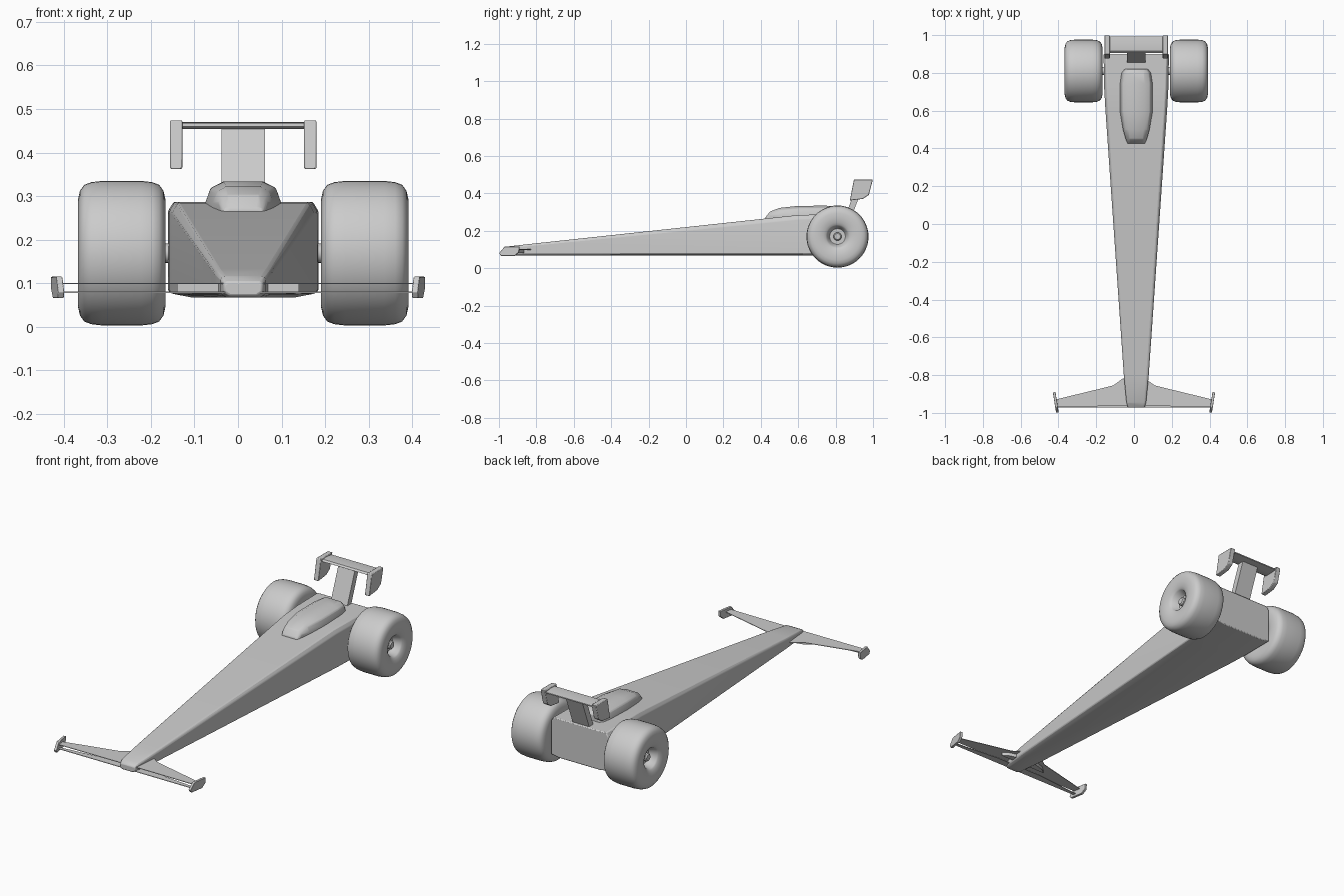
import bpy, bmesh, math
from mathutils import Vector, Matrix

if "Cube" in bpy.data.objects:
    bpy.data.objects.remove(bpy.data.objects["Cube"])

CX = 0.012  # centre line of the car body


def finish(name, bm, bevel=0.0, angle=35, segs=2):
    bmesh.ops.recalc_face_normals(bm, faces=bm.faces)
    me = bpy.data.meshes.new(name)
    bm.to_mesh(me)
    bm.free()
    ob = bpy.data.objects.new(name, me)
    bpy.context.collection.objects.link(ob)
    bpy.ops.object.select_all(action='DESELECT')
    bpy.context.view_layer.objects.active = ob
    ob.select_set(True)
    if bevel:
        m = ob.modifiers.new("bevel", 'BEVEL')
        m.width, m.segments = bevel, segs
        m.limit_method, m.angle_limit = 'ANGLE', math.radians(30)
    bpy.ops.object.shade_smooth_by_angle(angle=math.radians(angle))
    return ob


def loft(name, rings, **kw):
    bm = bmesh.new()
    rows = [[bm.verts.new(p) for p in r] for r in rings]
    n = len(rows[0])
    for a, b in zip(rows, rows[1:]):
        for i in range(n):
            j = (i + 1) % n
            bm.faces.new((a[i], a[j], b[j], b[i]))
    bm.faces.new(rows[0])
    bm.faces.new(rows[-1])
    return finish(name, bm, **kw)


def prism(name, pts, axis, lo, hi, **kw):
    """Extrude a 2D outline: axis 'x' takes (y, z), axis 'z' takes (x, y)."""
    def at(p, t):
        return (t, p[0], p[1]) if axis == 'x' else (p[0], p[1], t)
    return loft(name, [[at(p, lo) for p in pts], [at(p, hi) for p in pts]], **kw)


def lathe_x(name, profile, centre, steps=48):
    rings = []
    for k in range(steps):
        a = 2 * math.pi * k / steps
        rings.append([(centre[0] + x, centre[1] + r * math.cos(a),
                       centre[2] + r * math.sin(a)) for x, r in profile])
    bm = bmesh.new()
    rows = [[bm.verts.new(p) for p in r] for r in rings]
    for k in range(steps):
        a, b = rows[k], rows[(k + 1) % steps]
        for i in range(len(profile) - 1):
            bm.faces.new((a[i], a[i + 1], b[i + 1], b[i]))
    bmesh.ops.remove_doubles(bm, verts=bm.verts, dist=1e-5)
    return finish(name, bm, angle=40)


# long tapered body
def body_ring(y, top_w, w, z0, z1):
    half = [(top_w, z1), (w, z1 - 0.1 * (z1 - z0)), (w, z0 + 0.012), (w * 0.72, z0 + 0.003)]
    pts = half + [(-x, z) for x, z in reversed(half)]
    return [(CX + x, y, z) for x, z in pts]


loft("body", [body_ring(-0.972, 0.036, 0.044, 0.068, 0.103),
              body_ring(-0.945, 0.044, 0.052, 0.064, 0.117),
              body_ring(-0.80, 0.057, 0.066, 0.064, 0.133),
              body_ring(0.60, 0.150, 0.163, 0.064, 0.284),
              body_ring(0.72, 0.157, 0.170, 0.066, 0.287),
              body_ring(0.90, 0.160, 0.173, 0.070, 0.287)], bevel=0.006)


# canopy
def canopy_ring(y, w, top_w, top):
    half = [(top_w, top), (w * 0.86, top - 0.2 * (top - 0.26)),
            (w, 0.285 if top > 0.3 else 0.262), (w * 0.97, 0.255)]
    return [(CX + x, y, z) for x, z in half + [(-x, z) for x, z in reversed(half)]]


loft("canopy", [canopy_ring(0.425, 0.047, 0.030, 0.272),
                canopy_ring(0.45, 0.056, 0.034, 0.303),
                canopy_ring(0.50, 0.070, 0.040, 0.322),
                canopy_ring(0.60, 0.087, 0.044, 0.333),
                canopy_ring(0.74, 0.087, 0.044, 0.334),
                canopy_ring(0.80, 0.078, 0.042, 0.332),
                canopy_ring(0.82, 0.062, 0.035, 0.320)], bevel=0.005, angle=40)

# rear wheels with recessed hubs
R = 0.166
half_tyre = [(0.045, 0.0), (0.045, 0.042), (0.055, 0.048), (0.085, 0.056), (0.090, 0.063),
             (0.096, 0.075), (0.1, 0.10), (0.1, 0.125), (0.096, 0.143), (0.086, 0.157),
             (0.070, 0.163), (0.045, R)]
tyre = half_tyre + [(-x, r) for x, r in reversed(half_tyre)]
for s, side in ((-1, "left"), (1, "right")):
    wc = (CX + s * 0.279, 0.81, R + 0.003)
    lathe_x(side + "_rear_wheel", tyre, wc)
    lathe_x(side + "_hub", [(s * x, r) for x, r in
                            ((0.04, 0.0), (0.04, 0.022), (0.068, 0.022), (0.074, 0.016),
                             (0.074, 0.0))], wc, 24)
    lathe_x(side + "_axle", [(-s * 0.04, 0.0), (-s * 0.04, 0.022), (-s * 0.13, 0.022),
                             (-s * 0.13, 0.0)], wc, 24)

# rear wing: strut, blade and end plates
prism("rear_wing_strut", [(0.85, 0.275), (0.885, 0.275), (0.955, 0.457), (0.920, 0.457)],
      'x', CX - 0.05, CX + 0.05)
prism("rear_wing_blade", [(0.905, 0.460), (0.915, 0.468), (0.95, 0.470), (0.992, 0.464),
                          (0.992, 0.458), (0.95, 0.455), (0.915, 0.454)],
      'x', CX - 0.145, CX + 0.145)
plate = [(0.898, 0.474), (0.999, 0.474), (0.978, 0.392), (0.945, 0.370), (0.876, 0.362)]
for s, side in ((-1, "left"), (1, "right")):
    x = CX + s * 0.154
    prism(side + "_rear_end_plate", plate, 'x', x - 0.014, x + 0.014, bevel=0.003)

# front wing: stacked thin planes, root block and toed end plates
for s, side, tip in ((-1, "left", 0.410), (1, "right", 0.410)):
    def pts(*ps):
        return [(s * x, y) for x, y in ps]
    root = 0.03
    prism(side + "_front_wing_upper", pts((root, -0.964), (tip, -0.966), (tip, -0.928),
          (0.11, -0.855), (0.06, -0.818), (root, -0.818)), 'z', 0.098, 0.101)
    prism(side + "_front_wing_lower", pts((root, -0.971), (tip, -0.971), (tip, -0.955),
          (0.14, -0.930), (root, -0.930)), 'z', 0.078, 0.081)
    prism(side + "_front_wing_root", pts((root, -0.90), (0.14, -0.90), (0.11, -0.875),
          (root, -0.855)), 'z', 0.080, 0.099)
    end = prism(side + "_front_end_plate", [(-0.990, 0.066), (-0.915, 0.066), (-0.892, 0.085),
                (-0.890, 0.115), (-0.970, 0.115), (-0.999, 0.080)], 'x', -0.007, 0.007,
                bevel=0.002)
    pivot = Vector((0, -0.945, 0))
    rot = Matrix.Rotation(-s * math.radians(9), 4, 'Z')
    end.data.transform(Matrix.Translation(Vector((s * 0.414, 0, 0)) + pivot) @ rot
                       @ Matrix.Translation(-pivot))
